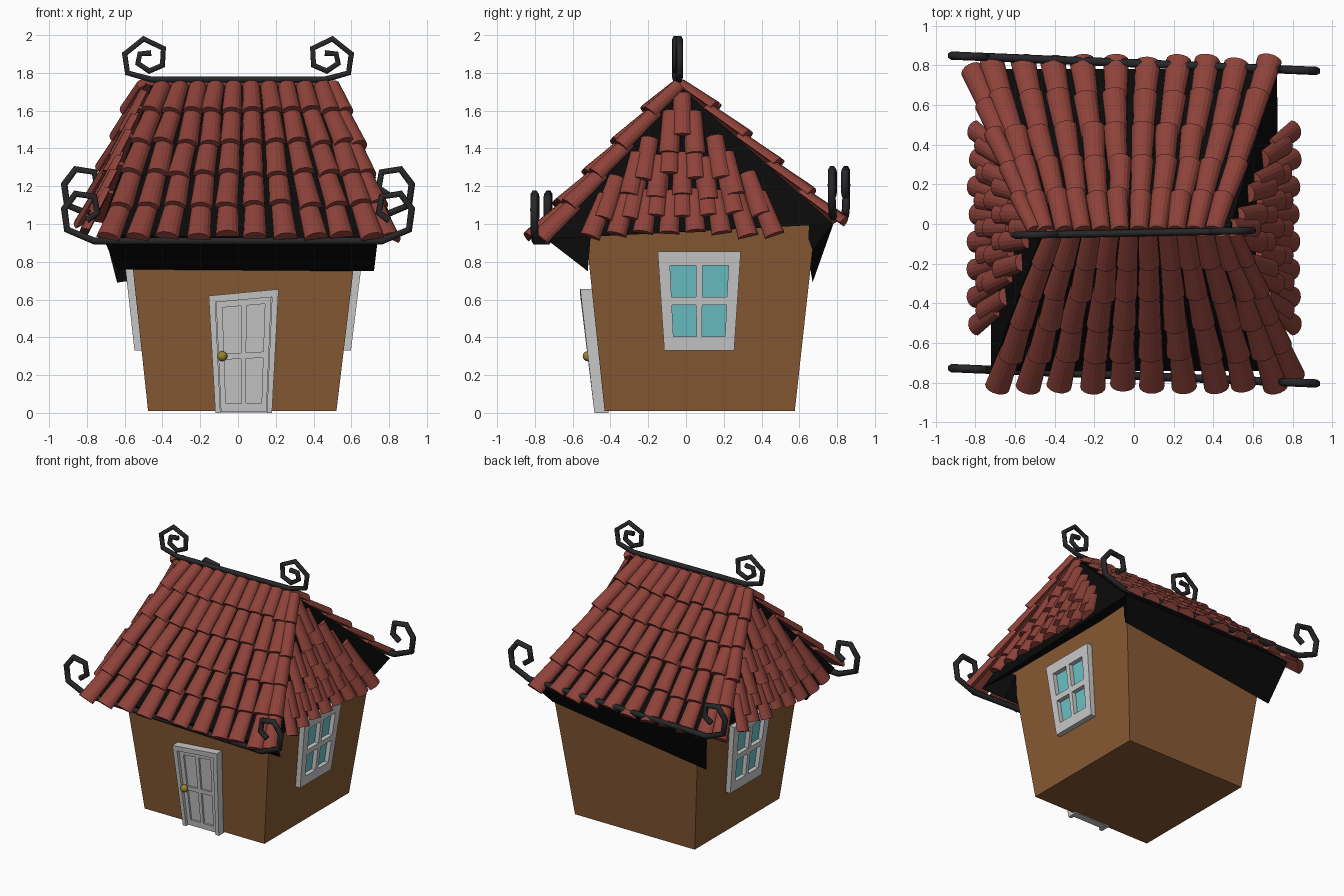
import bpy, bmesh, random
from math import pi, sin, cos
from mathutils import Vector as V

if "Cube" in bpy.data.objects:
    bpy.data.objects.remove(bpy.data.objects["Cube"])

random.seed(4)


def mat(name, rgb):
    m = bpy.data.materials.new(name)
    m.diffuse_color = (*rgb, 1)
    m.use_nodes = True
    m.node_tree.nodes["Principled BSDF"].inputs["Base Color"].default_value = m.diffuse_color
    return m


BROWN = mat("wall_brown", (0.25, 0.105, 0.035))
TILE = mat("tile_red", (0.27, 0.055, 0.042))
BLACK = mat("roof_black", (0.003, 0.003, 0.003))
IRON = mat("iron", (0.02, 0.02, 0.022))
GLASS = mat("glass_blue", (0.15, 0.55, 0.58))
GOLD = mat("brass", (0.3, 0.23, 0.03))


def finish(name, bm, material=None):
    bmesh.ops.recalc_face_normals(bm, faces=bm.faces)
    me = bpy.data.meshes.new(name)
    bm.to_mesh(me)
    bm.free()
    ob = bpy.data.objects.new(name, me)
    bpy.context.collection.objects.link(ob)
    if material:
        me.materials.append(material)
    return ob


def add(bm, pts, faces):
    vs = [bm.verts.new(p) for p in pts]
    for f in faces:
        bm.faces.new([vs[i] for i in f])


BOX = [(3, 2, 1, 0), (4, 5, 6, 7), (0, 1, 5, 4), (1, 2, 6, 5), (2, 3, 7, 6), (3, 0, 4, 7)]


def wall_ring(z):
    x0, x1, y0, y1 = -.475 - .107 * z, .52 + .12 * z, -.43 - .105 * z, .575 + .11 * z
    return [(x0, y0, z), (x1, y0, z), (x1, y1, z), (x0, y1, z)]


# Walls flaring out towards the roof
bm = bmesh.new()
add(bm, wall_ring(.01) + wall_ring(1.05), BOX)
finish("walls", bm, BROWN)

# Black roof core: hip slopes with deep sloping eaves front and back
bm = bmesh.new()
add(bm, [(-.72, -.74, .94), (.74, -.74, .92), (.72, .78, 1.0), (-.72, .78, 1.0),
         (-.46, -.035, 1.73), (.48, -.035, 1.73),
         (-.64, -.52, .76), (.72, -.52, .75), (.64, .67, .86), (-.64, .67, .69),
         (-.6, -.5, 1.0), (.62, -.5, 1.0), (.62, .62, 1.0), (-.6, .62, 1.0)],
    [(0, 1, 5, 4), (2, 3, 4, 5), (1, 2, 5), (3, 0, 4), (0, 6, 7, 1), (2, 8, 9, 3),
     (1, 7, 11), (1, 11, 12, 2), (2, 12, 8), (3, 9, 13), (3, 13, 10, 0), (0, 10, 6),
     (6, 10, 11, 7), (8, 12, 13, 9), (10, 13, 12, 11)])
finish("roof_core", bm, BLACK)


def tile(bm, up, low, normal, w, h=.05, lift=.022, n=8):
    """Arched tile, slightly wider and lifted at its lower end."""
    d = (low - up).normalized()
    side = d.cross(normal).normalized()
    nrm = side.cross(d).normalized()
    pts = []
    for c, s, l in ((up, .84, -.004), (low, 1, lift)):
        for k in range(n + 1):
            a = pi * k / n
            pts.append(c + side * cos(a) * w / 2 * s + nrm * (sin(a) * h * s + l))
    m = n + 1
    add(bm, pts, [(k, k + 1, m + k + 1, m + k) for k in range(n)]
        + [(n, 0, m, m + n), tuple(range(m)), tuple(range(m, 2 * m))])


def jit(a):
    return random.uniform(-a, a)


# Front and back slopes: fanned columns of tiles, plus one column along a hip
ROWS = 5
for name, s, end_y, end_z in (("front_tiles", 1, -.80, .91), ("back_tiles", -1, .80, .99)):
    bm = bmesh.new()
    for i in range(11):
        hip = i == 10
        top = V((s * (-.40 + .094 * i), -.035, 1.735))
        low = V((s * (-.68 + .155 * i), end_y, end_z))
        nrm = V((0, -s, 1))
        if hip:
            top.x, low.x = s * .5, s * .80
            low.y += s * .04
            nrm = V((s * .9, -s * .6, .7))
        for r in range(ROWS):
            a, b = top.lerp(low, max(0, r / ROWS - .03)), top.lerp(low, (r + 1) / ROWS + jit(.012))
            b.x += jit(.012)
            tile(bm, a, b, nrm, .09 + .007 * r if hip else .108 + .005 * r)
    finish(name, bm, TILE)

# Side slopes: triangular courses of narrower tiles
for name, s in (("right_tiles", 1), ("left_tiles", -1)):
    bm = bmesh.new()
    for r, (n, z) in enumerate(zip((1, 2, 4, 5, 7, 8), (1.46, 1.35, 1.24, 1.13, 1.03, .94))):
        for i in range(n):
            off = i - (n - 1) / 2
            zl = z + jit(.02)
            def at(zz, spread):
                return V((s * (.475 + (1.73 - zz) * .38), -.02 + off * spread, zz))
            tile(bm, at(zl + .23, .115), at(zl, .14), V((s, 0, .38)), .11, .045)
    finish(name, bm, TILE)


# Wrought iron bars with curled ends
def iron_bar(name, half, y, slope, dz, depth):
    pts = [(-x, z) for x, z in reversed(half)] + half
    cu = bpy.data.curves.new(name, 'CURVE')
    cu.dimensions = '3D'
    cu.bevel_depth = depth
    cu.bevel_resolution = 1
    cu.use_fill_caps = True
    sp = cu.splines.new('POLY')
    sp.points.add(len(pts) - 1)
    for p, (x, z) in zip(sp.points, pts):
        p.co = (x, y + slope * x, z + dz, 1)
    ob = bpy.data.objects.new(name, cu)
    bpy.context.collection.objects.link(ob)
    cu.materials.append(IRON)
    bpy.ops.object.select_all(action='DESELECT')
    ob.select_set(True)
    bpy.context.view_layer.objects.active = ob
    bpy.ops.object.convert(target='MESH')


eave = [(.76, .91), (.905, .97), (.92, 1.08), (.86, 1.16), (.76, 1.145), (.745, 1.06), (.80, 1.02)]
ridge = [(.46, 1.765), (.585, 1.80), (.60, 1.90), (.50, 1.98), (.395, 1.93),
         (.40, 1.84), (.47, 1.81), (.53, 1.85), (.52, 1.90), (.46, 1.905)]
iron_bar("front_eave_iron", eave, -.765, -.042, 0, .021)
iron_bar("back_eave_iron", eave, .81, -.042, .13, .021)
iron_bar("ridge_iron", ridge, -.045, .02, 0, .018)


# Bars laid on a slanted quad (bottom-left, bottom-right, top-right, top-left)
def quad_bars(bm, quad, out, bars):
    bl, br, tr, tl = map(V, quad)
    for u0, u1, v0, v1, d0, d1 in bars:
        pts = [bl.lerp(br, u).lerp(tl.lerp(tr, u), v) + V(out) * d
               for d in (d0, d1) for u, v in ((u0, v0), (u1, v0), (u1, v1), (u0, v1))]
        add(bm, pts, BOX)


# Side windows: frame with cross bars over a recessed pane
for name, s in (("right", 1), ("left", -1)):
    xb, xt = (.56, .625) if s > 0 else (-.51, -.568)
    q = [(xb, -.115, .33), (xb, .255, .33), (xt, .29, .855), (xt, -.15, .855)]
    bm = bmesh.new()
    quad_bars(bm, q, (s, 0, 0), [(u, v, 0, 1, -.02, .038) for u, v in ((0, .14), (.46, .54), (.86, 1))]
              + [(.14, .46, a, b, -.02, .038) for a, b in ((0, .14), (.46, .54), (.86, 1))]
              + [(.54, .86, a, b, -.02, .038) for a, b in ((0, .14), (.46, .54), (.86, 1))])
    finish(name + "_window_frame", bm)
    bm = bmesh.new()
    quad_bars(bm, q, (s, 0, 0), [(.1, .9, .1, .9, -.015, .006)])
    finish(name + "_window_pane", bm, GLASS)

# Crooked door: frame, leaf, and raised stiles and rails around four panels
q = [(-.12, -.43, 0), (.18, -.43, 0), (.215, -.505, .655), (-.155, -.505, .62)]
bm = bmesh.new()
quad_bars(bm, q, (0, -1, 0), [(0, .09, 0, 1, -.02, .055), (.91, 1, 0, 1, -.02, .055), (.09, .91, .94, 1, -.02, .055)])
finish("door_frame", bm)
bm = bmesh.new()
quad_bars(bm, q, (0, -1, 0), [(.09, .91, .005, .94, -.02, .022)]
          + [(a, b, .01, .94, .02, .036) for a, b in ((.10, .19), (.46, .54), (.81, .90))]
          + [(a, b, c, d, .02, .036) for a, b in ((.19, .46), (.54, .81))
             for c, d in ((.01, .08), (.45, .50), (.89, .94))])
finish("door", bm)

# Door knob
bm = bmesh.new()
bmesh.ops.create_uvsphere(bm, u_segments=12, v_segments=8, radius=.027)
bmesh.ops.translate(bm, verts=bm.verts, vec=(-.083, -.52, .30))
knob = finish("door_knob", bm, GOLD)
for p in knob.data.polygons:
    p.use_smooth = True
